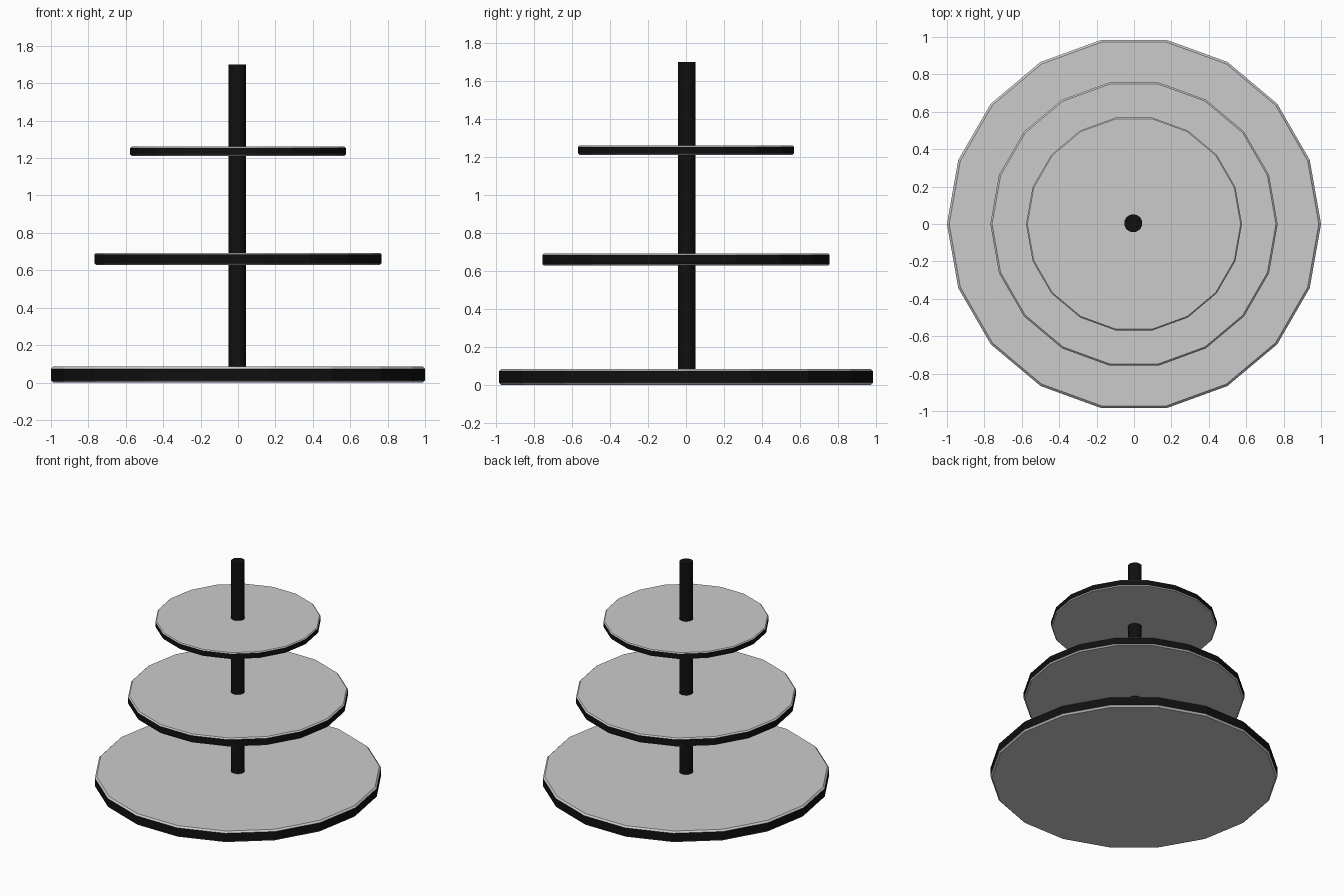
import bpy, bmesh
from math import cos, sin, pi

if "Cube" in bpy.data.objects:
    bpy.data.objects.remove(bpy.data.objects["Cube"])


def material(name, value):
    m = bpy.data.materials.new(name)
    m.diffuse_color = (value, value, value, 1)
    m.use_nodes = True
    m.node_tree.nodes["Principled BSDF"].inputs["Base Color"].default_value = m.diffuse_color
    return m


black = material("black", 0.005)


def lathe(name, profile, sides, dark_bands, centre=(0, 0), phase=0.0):
    """Closed solid from (radius, z) rings; dark_bands lists black side bands."""
    bm = bmesh.new()
    rings = [[bm.verts.new((centre[0] + r * cos(2 * pi * i / sides + phase),
                            centre[1] + r * sin(2 * pi * i / sides + phase), z))
              for i in range(sides)] for r, z in profile]
    bottom = bm.faces.new(rings[0][::-1])
    top = bm.faces.new(rings[-1])
    for k in range(len(rings) - 1):
        for i in range(sides):
            j = (i + 1) % sides
            f = bm.faces.new((rings[k][i], rings[k][j], rings[k + 1][j], rings[k + 1][i]))
            f.material_index = int(k in dark_bands)
    if "caps" in dark_bands:
        bottom.material_index = top.material_index = 1
    me = bpy.data.meshes.new(name)
    bm.to_mesh(me)
    bm.free()
    me.materials.append(grey)
    me.materials.append(black)
    ob = bpy.data.objects.new(name, me)
    bpy.context.collection.objects.link(ob)
    return ob


grey = material("grey", 0.8)

# Three bevelled plates, each a scaled copy of the base: grey faces, black rim
for name, s, z in (("lower_tray", 1.0, 0.0), ("middle_tray", 0.768, 0.628),
                   ("upper_tray", 0.577, 1.212)):
    t, inset, lip = 0.085 * s, 0.012 * s, 0.012 * s
    lathe(name, [(s - inset, z), (s, z + lip), (s, z + t - lip), (s - inset, z + t)],
          18, {1})

# Central black post, very slightly off centre
lathe("centre_post", [(0.048, 0.04), (0.048, 1.70)], 18, {0, "caps"}, (-0.004, 0.004))
